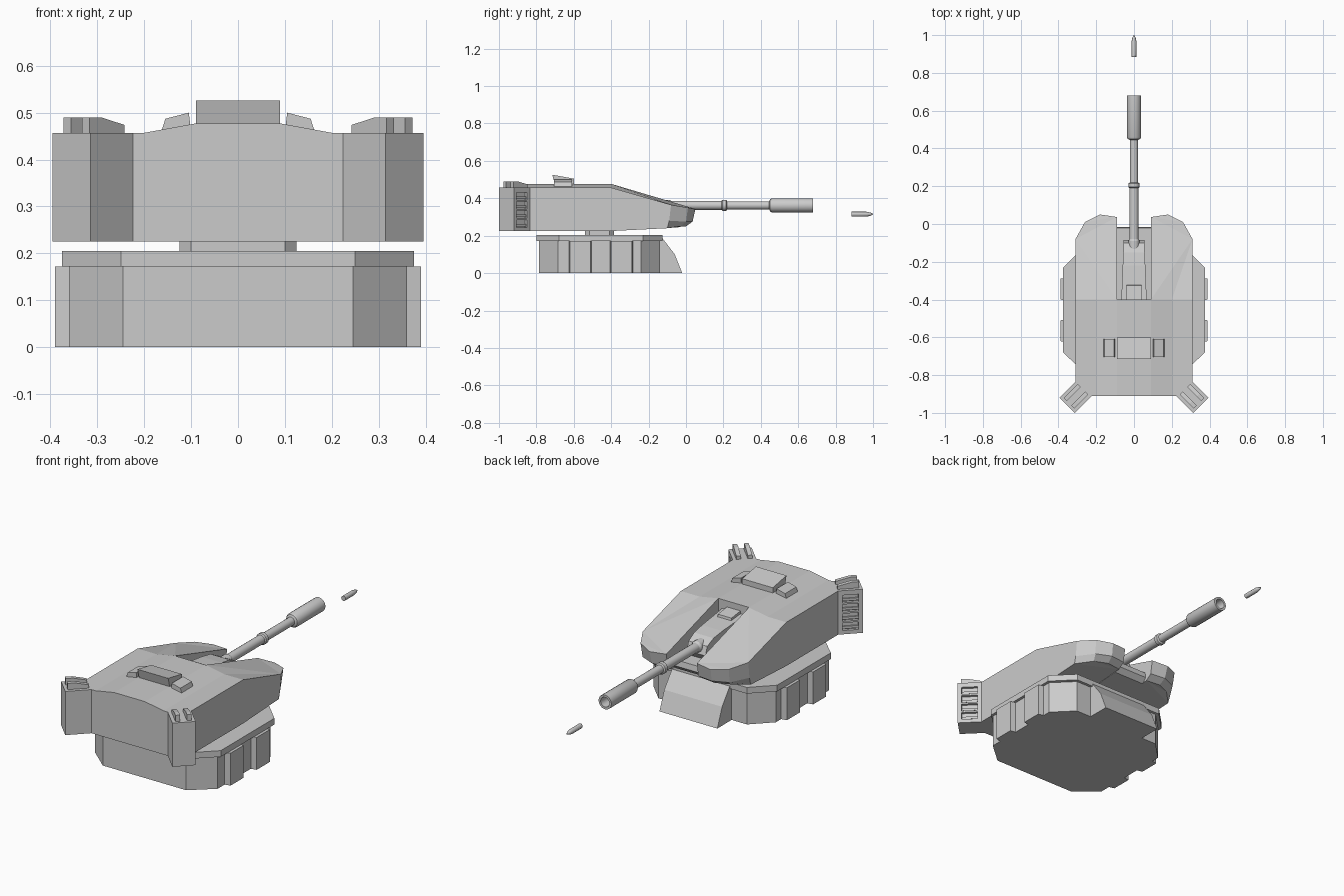
import bpy, bmesh, math
from mathutils import Matrix, Vector

if "Cube" in bpy.data.objects:
    bpy.data.objects.remove(bpy.data.objects["Cube"])


def loft(name, rings, mirror=False):
    """Skin a stack of equal-length point rings and cap both ends."""
    bm = bmesh.new()
    rows = [[bm.verts.new(p) for p in r] for r in rings]
    n = len(rows[0])
    for a, b in zip(rows, rows[1:]):
        for i in range(n):
            j = (i + 1) % n
            bm.faces.new((a[i], a[j], b[j], b[i]))
    caps = [bm.faces.new(rows[0]), bm.faces.new(rows[-1])]
    bmesh.ops.recalc_face_normals(bm, faces=bm.faces)
    bmesh.ops.triangulate(bm, faces=caps)
    me = bpy.data.meshes.new(name)
    bm.to_mesh(me)
    bm.free()
    ob = bpy.data.objects.new(name, me)
    bpy.context.collection.objects.link(ob)
    if mirror:
        ob.modifiers.new("Mirror", 'MIRROR').use_mirror_merge = False
    return ob


def plan(name, pts, z0, z1, mirror=False):
    return loft(name, [[(x, y, z) for x, y in pts] for z in (z0, z1)], mirror)


def side(name, pts, x0, x1, mirror=False):
    return loft(name, [[(x, y, z) for y, z in pts] for x in (x0, x1)], mirror)


def lathe(name, pts, z, n=16):
    rings = [[(r * math.cos(2 * math.pi * i / n), y, z + r * math.sin(2 * math.pi * i / n))
              for i in range(n)] for y, r in pts]
    ob = loft(name, rings)
    bpy.ops.object.select_all(action='DESELECT')
    ob.select_set(True)
    bpy.context.view_layer.objects.active = ob
    bpy.ops.object.shade_smooth_by_angle(angle=math.radians(30))
    return ob


def sym(half):
    return half + [(-x, y) for x, y in reversed(half)]


# Base: body, overhanging rim, side panels, front wedge, turret neck
plan("base_body", sym([(.245, -.785), (.36, -.685), (.36, -.24), (.26, -.14)]), 0, .172)
plan("base_rim", sym([(.25, -.80), (.375, -.68), (.375, -.23), (.27, -.125)]), .172, .205)
for i, y in enumerate((-.62, -.40)):
    plan(f"base_side_panel_{i}", [(.34, y - .01), (.39, y), (.39, y + .11), (.34, y + .12)],
         0, .172, True)
side("base_front_wedge", [(-.25, 0), (-.02, 0), (-.06, .10), (-.125, .185), (-.25, .185)], -.17, .17)
plan("turret_neck", sym([(.10, -.54), (.125, -.515), (.125, -.41), (.10, -.385)]), .20, .23)

# Turret rear hull with a raised roof strip
sec = sym([(.31, .225), (.31, .457), (.20, .457), (.09, .477)])
loft("turret_hull", [[(x, y, z) for x, z in sec] for y in (-.91, -.40)])

# Two front cheeks either side of the gun slot
bottom = [(.09, -.40, .225), (.20, -.40, .225), (.31, -.40, .225), (.31, -.10, .24),
          (.24, -.03, .25), (.17, 0, .25), (.09, -.01, .25)]
lower = [(.09, -.40, .28), (.20, -.40, .28), (.31, -.40, .28), (.31, -.09, .28),
         (.255, 0, .275), (.175, .035, .275), (.09, .025, .275)]
upper = [(.09, -.40, .477), (.20, -.40, .457), (.31, -.40, .457), (.31, -.08, .365),
         (.26, .01, .35), (.18, .05, .342), (.09, .037, .347)]
loft("turret_cheek", [bottom, lower, upper], True)

# Slot floor and gun mantlet
side("slot_floor", [(-.40, .225), (-.04, .245), (-.015, .27), (-.02, .30), (-.40, .30)], -.09, .09)
prof = [(-.40, .29), (-.11, .29), (-.085, .33), (-.10, .375), (-.15, .40), (-.22, .412), (-.40, .43)]
loft("gun_mantlet", [[(s * (.055 + .012 * (-.1 - y) / .3), y, z) for y, z in prof] for s in (-1, 1)])
side("mantlet_sight", [(-.40, .42), (-.32, .41), (-.325, .435), (-.40, .445)], -.04, .04)

# Gun barrel with ring and hollow muzzle, plus the fired shell
lathe("gun_barrel", [(-.14, .03), (-.09, .03), (-.08, .024), (.19, .024), (.195, .03), (.215, .03),
                     (.22, .022), (.445, .022), (.45, .033), (.46, .038), (.68, .038),
                     (.68, .026), (.60, .022)], .362)
lathe("shell", [(.885, .013), (.965, .013), (.985, .009), (1.0, .002)], .315, 12)

# Roof hatch and side periscopes
side("roof_hatch", [(-.70, .47), (-.60, .47), (-.60, .505), (-.715, .526)], -.09, .09)
peri = [(.10, .46), (.105, .50), (.155, .487), (.165, .455)]
loft("periscope", [[(x, y, z) for x, z in peri] for y in (-.705, -.61)], True)

# Angled rear corner boxes, in a frame pointing diagonally outward
U, V = Vector((1, -1, 0)).normalized(), Vector((1, 1, 0)).normalized()
frame = Matrix((U, V, (0, 0, 1))).transposed()


def corner(name, profile, v0, v1, mirror=True):
    pts = [[frame @ Vector((u, v, z)) + Vector((.355, -.96, 0)) for u, z in profile] for v in (v0, v1)]
    return loft(name, pts, mirror)


box = corner("corner_box", [(-.16, .225), (0, .225), (0, .457), (-.16, .457)], -.057, .057, False)
# Four louvre pockets cut in the forward face
for i in range(4):
    z = .245 + .049 * i
    cut = corner("louvre_cutter", [(-.10, z), (-.02, z), (-.02, z + .04), (-.10, z + .04)], .042, .08, False)
    cut.hide_render = True
    mod = box.modifiers.new("Louvre", 'BOOLEAN')
    mod.operation, mod.object, mod.solver = 'DIFFERENCE', cut, 'EXACT'
    bpy.ops.object.select_all(action='DESELECT')
    bpy.context.view_layer.objects.active = box
    box.select_set(True)
    bpy.ops.object.modifier_apply(modifier=mod.name)
    bpy.data.objects.remove(cut)
    corner(f"louvre_slat_{i}", [(-.10, z + .005), (-.02, z + .005), (-.02, z + .018), (-.10, z + .018)],
           .04, .049)
box.modifiers.new("Mirror", 'MIRROR').use_mirror_merge = False

# Paired launcher rails on each corner box
for i, v in enumerate((-.028, .028)):
    corner(f"launcher_rail_{i}", [(-.12, .45), (-.015, .45), (-.015, .49), (-.05, .49), (-.12, .474)],
           v - .011, v + .011)
